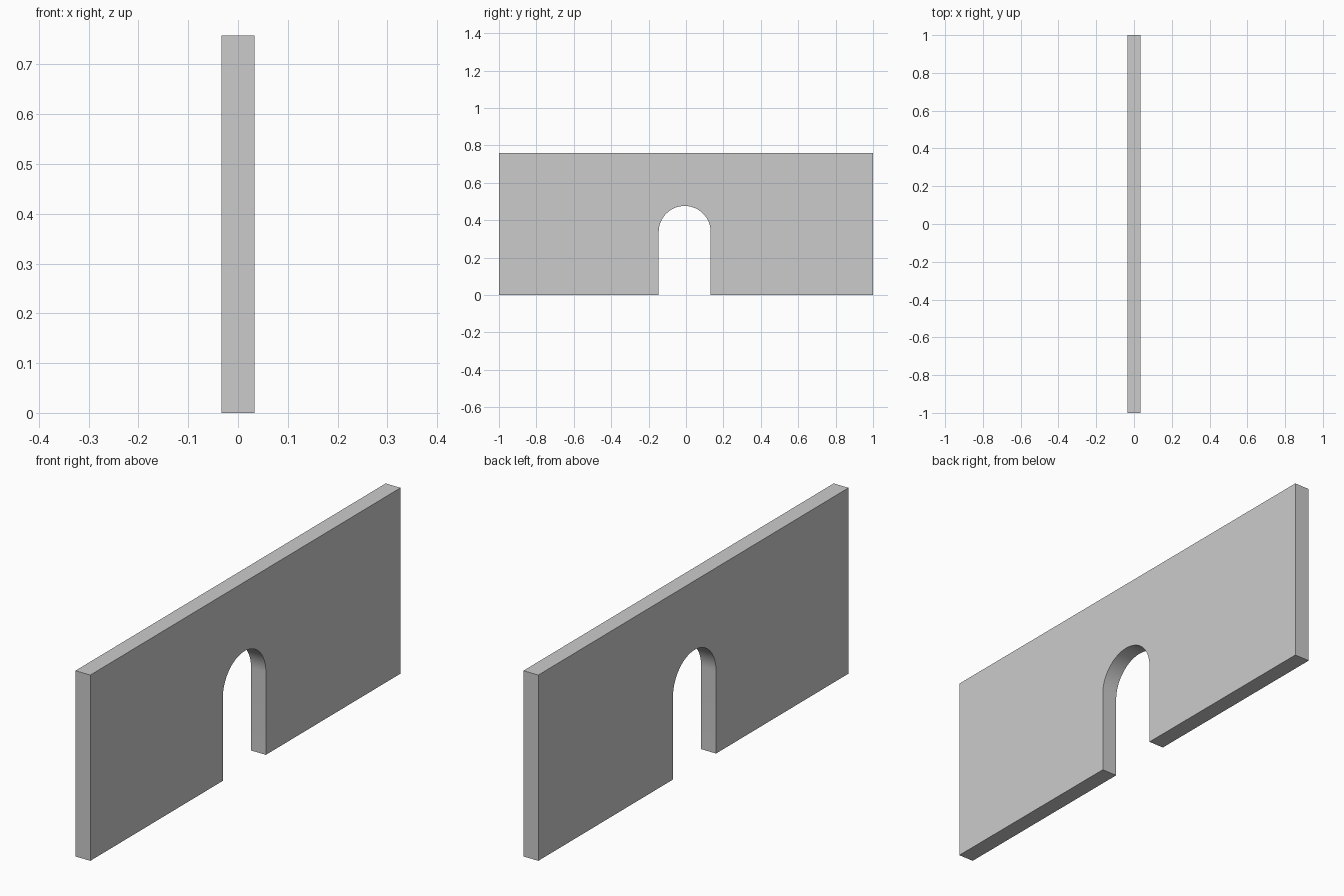
import bpy, bmesh, math

if "Cube" in bpy.data.objects:
    bpy.data.objects.remove(bpy.data.objects["Cube"])

HALF_T, HEIGHT = 0.0335, 0.758
CENTRE, RADIUS, SPRING, SEGS = -0.007, 0.139, 0.337, 32

# Wall outline in the y-z plane, with an arched doorway notch
arch = [(CENTRE + RADIUS * math.cos(math.pi * i / SEGS),
         SPRING + RADIUS * math.sin(math.pi * i / SEGS)) for i in range(SEGS + 1)]
outline = [(-1, 0), (CENTRE - RADIUS, 0)] + arch[::-1] + \
          [(CENTRE + RADIUS, 0), (1, 0), (1, HEIGHT), (-1, HEIGHT)]

# Extrude the outline through the wall thickness
bm = bmesh.new()
face = bm.faces.new([bm.verts.new((-HALF_T, y, z)) for y, z in outline])
result = bmesh.ops.extrude_face_region(bm, geom=[face], use_keep_orig=True)
moved = [g for g in result["geom"] if isinstance(g, bmesh.types.BMVert)]
bmesh.ops.translate(bm, verts=moved, vec=(2 * HALF_T, 0, 0))
bmesh.ops.recalc_face_normals(bm, faces=bm.faces)

mesh = bpy.data.meshes.new("arched_wall")
bm.to_mesh(mesh)
bm.free()
wall = bpy.data.objects.new("arched_wall", mesh)
bpy.context.collection.objects.link(wall)

# Smooth arch soffit, sharp wall edges
bpy.context.view_layer.objects.active = wall
wall.select_set(True)
bpy.ops.object.shade_smooth_by_angle(angle=math.radians(30))
